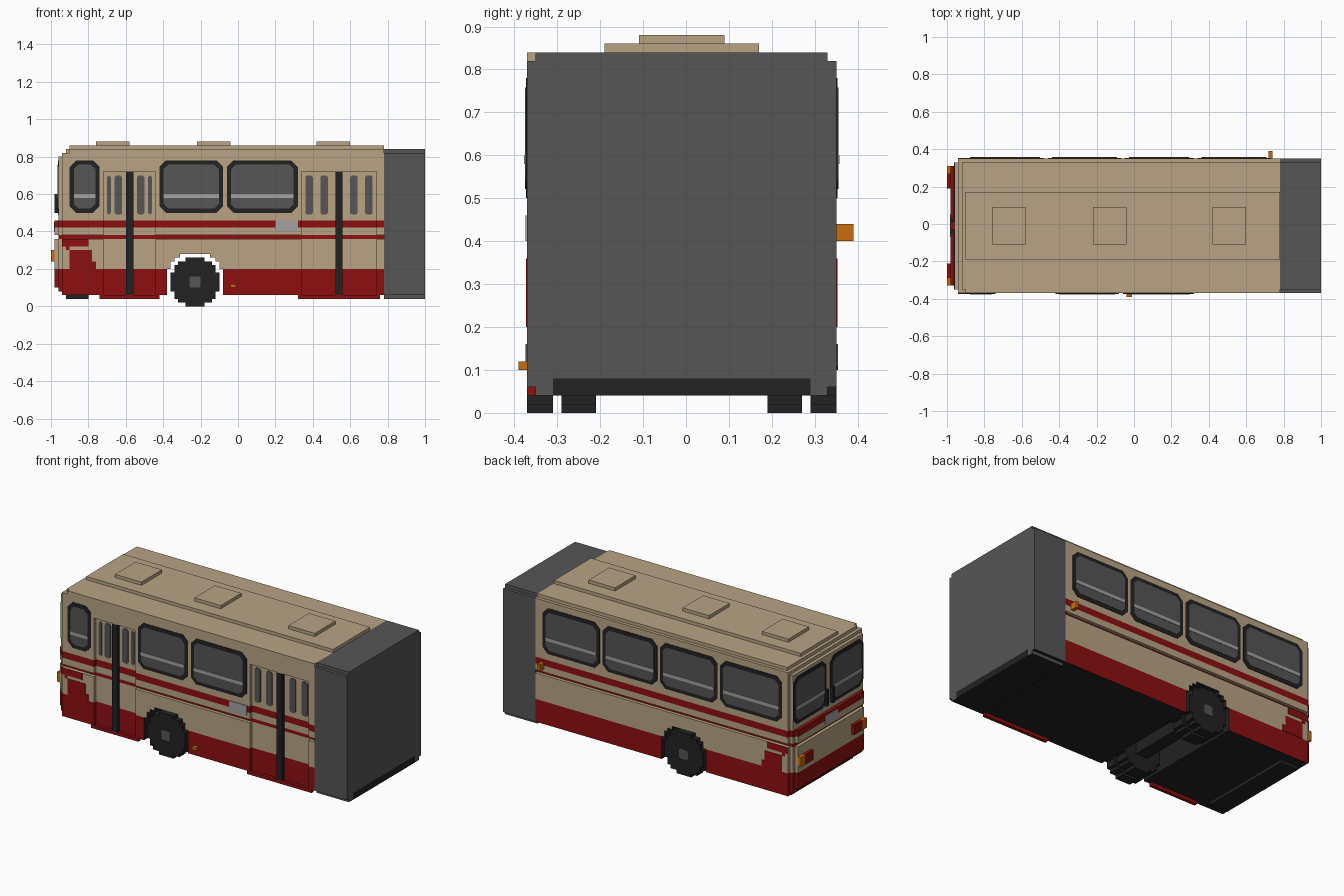
import bpy, bmesh, math

cube = bpy.data.objects.get("Cube")
if cube:
    bpy.data.objects.remove(cube, do_unlink=True)


def material(name, rgb):
    m = bpy.data.materials.new(name)
    m.use_nodes = True
    m.diffuse_color = (*rgb, 1)
    m.node_tree.nodes["Principled BSDF"].inputs["Base Color"].default_value = (*rgb, 1)
    return m


BEIGE = material("beige paint", (0.48, 0.37, 0.23))
RED = material("red paint", (0.27, 0.005, 0.005))
GREY = material("dark grey", (0.092, 0.092, 0.092))
BLACK = material("black rubber", (0.016, 0.016, 0.016))
SILVER = material("light grey", (0.36, 0.36, 0.36))
ORANGE = material("orange lamp", (0.58, 0.155, 0.004))

Y0, Y1, YC = -0.37, 0.35, -0.01      # body sides and centre line
REAR, FRONT = -0.94, 0.78            # body ends
WX, WZ = -0.23, 0.13                 # wheel centre


def box(x0, x1, y0, y1, z0, z1):
    return ("y", [(x0, z0), (x1, z0), (x1, z1), (x0, z1)], y0, y1)


def chamfered(u0, u1, v0, v1, c):
    return [(u0 + c, v0), (u1 - c, v0), (u1, v0 + c), (u1, v1 - c),
            (u1 - c, v1), (u0 + c, v1), (u0, v1 - c), (u0, v0 + c)]


def make(name, mat, solids, well=False):
    """Join prisms, each an outline pushed along the x or y axis, into one object."""
    bm = bmesh.new()
    for axis, pts, a, b in solids:
        rings = [[bm.verts.new((u, t, v) if axis == "y" else (t, u, v)) for u, v in pts]
                 for t in (a, b)]
        faces = [bm.faces.new(rings[0]), bm.faces.new(rings[1][::-1])]
        n = len(pts)
        for i in range(n):
            j = (i + 1) % n
            faces.append(bm.faces.new((rings[0][i], rings[1][i], rings[1][j], rings[0][j])))
        bmesh.ops.recalc_face_normals(bm, faces=faces)
    if well:  # black underside and wheel arch lining
        bm.normal_update()
        for f in bm.faces:
            c = f.calc_center_median()
            arch = abs(f.normal.x) > 0.5 and abs(c.x - WX) < 0.16
            if c.z < 0.29 and (f.normal.z < -0.5 or arch):
                f.material_index = 1
    me = bpy.data.meshes.new(name)
    bm.to_mesh(me)
    bm.free()
    me.materials.append(mat)
    if well:
        me.materials.append(BLACK)
    ob = bpy.data.objects.new(name, me)
    bpy.context.collection.objects.link(ob)
    return ob


def cut(spans, a, b):
    """Remove the interval a..b from a list of spans."""
    out = []
    for s, e in spans:
        if b <= s or a >= e:
            out.append((s, e))
        else:
            out += [p for p in ((s, a), (b, e)) if p[1] - p[0] > 1e-4]
    return out


# Body: horizontal bands of (bottom, top, colour, half width of wheel arch)
DOORS = [(-0.72, -0.44), (0.34, 0.74)]
BANDS = [(0.06, 0.20, RED, 0.15), (0.20, 0.24, BEIGE, 0.13), (0.24, 0.26, BEIGE, 0.11),
         (0.26, 0.28, BEIGE, 0.08), (0.28, 0.36, BEIGE, 0), (0.36, 0.38, RED, 0),
         (0.38, 0.42, BEIGE, 0), (0.42, 0.46, RED, 0), (0.46, 0.72, BEIGE, 0),
         (0.72, 0.82, BEIGE, 0)]
groups = {"lower_skirt": [], "body_panels": [], "body_stripes": []}
for z0, z1, mat, hw in BANDS:
    key = "body_panels" if mat is BEIGE else ("lower_skirt" if z0 < 0.1 else "body_stripes")
    g = groups[key]
    hole = (WX - hw, WX + hw) if hw else (9, 9)
    core = cut([(REAR, FRONT)], *hole)
    g += [box(a, b, Y0 + 0.02, Y1 - 0.02, z0, z1) for a, b in core]
    # rear end steps
    g.append(box(-0.96, REAR, Y0 + 0.02, Y1 - 0.02, z0 + (0.02 if z0 < 0.1 else 0), min(z1, 0.80)))
    if z0 == 0.36:
        continue            # recessed stripe: no outer skin here
    if z1 <= 0.46:
        g.append(box(-0.98, -0.96, Y0 + 0.04, Y1 - 0.04, max(z0, 0.10), z1))
    # outer skins, with door openings on the near side
    g += [box(a, b, Y1 - 0.02, Y1, z0, z1) for a, b in core]
    near = core
    if z0 < 0.72:
        for d in DOORS:
            near = cut(near, *d)
    g += [box(a, b, Y0, Y0 + 0.02, z0, z1) for a, b in near]
make("lower_skirt", RED, groups["lower_skirt"], True)
make("body_panels", BEIGE, groups["body_panels"], True)
make("body_stripes", RED, groups["body_stripes"])

# Roof steps and hatches
make("roof", BEIGE, [box(-0.92, FRONT, Y0 + 0.02, Y1 - 0.02, 0.82, 0.84),
                     box(-0.90, FRONT, -0.19, 0.17, 0.84, 0.86),
                     box(-0.90, FRONT, Y0, Y0 + 0.02, 0.82, 0.84)])
make("roof_hatches", BEIGE, [box(x, x + 0.18, -0.11, 0.09, 0.86, 0.88)
                             for x in (-0.76, -0.22, 0.42)])

# Windows: frame, pane and rail as thin stacked plates
frames, panes, rails = [], [], []


def window(axis, u0, u1, v0, v1, face, s):
    frames.append((axis, chamfered(u0, u1, v0, v1, 0.035), face, face + s * 0.003))
    panes.append((axis, chamfered(u0 + 0.022, u1 - 0.022, v0 + 0.022, v1 - 0.022, 0.025),
                  face, face + s * 0.005))
    rails.append((axis, [(u0 + 0.022, 0.58), (u1 - 0.022, 0.58), (u1 - 0.022, 0.60),
                         (u0 + 0.022, 0.60)], face, face + s * 0.007))


for a, b in [(-0.90, -0.74), (-0.42, -0.08), (-0.06, 0.32)]:
    window("y", a, b, 0.50, 0.78, Y0, -1)
for a, b in [(-0.90, -0.48), (-0.46, -0.07), (-0.05, 0.32), (0.34, 0.73)]:
    window("y", a, b, 0.50, 0.78, Y1, 1)
for a, b in [(-0.35, -0.03), (0.01, 0.33)]:
    window("x", a, b, 0.49, 0.78, -0.96, -1)
make("window_frames", BLACK, frames)
make("window_panes", GREY, panes)
make("window_rails", SILVER, rails)
make("rear_window_brackets", BLACK, [box(-0.98, -0.96, y, y + 0.02, 0.50, 0.60)
                                     for y in (-0.05, 0.01)])

# Doors: slim panes, centre seal and bottom step
slots = [(-0.70, -0.68), (-0.66, -0.62), (-0.54, -0.50), (-0.48, -0.46),
         (0.36, 0.40), (0.44, 0.48), (0.60, 0.64), (0.68, 0.72)]
make("door_panes", GREY, [("y", chamfered(a, b, 0.49, 0.70, 0.009), Y0 + 0.02, Y0 + 0.015)
                          for a, b in slots])
make("door_seals", BLACK, [box(a, a + 0.04, Y0, Y0 + 0.02, 0.06, 0.72) for a in (-0.60, 0.52)])
make("door_steps", RED, [box(a, b, Y0, Y0 + 0.02, 0.04, 0.06)
                         for a, b in ((-0.74, -0.42), (0.32, 0.76))])

# Painted rear corner patches
patch = [(-0.94, -0.80, 0.32, 0.36), (-0.92, -0.90, 0.30, 0.32),
         (-0.90, -0.78, 0.24, 0.30), (-0.90, -0.76, 0.20, 0.24)]
make("corner_patches", RED, [box(a, b, y, y + s * 0.003, c, d)
                             for a, b, c, d in patch for y, s in ((Y0, -1), (Y1, 1))])

# Plates
make("side_plate", SILVER, [box(0.20, 0.32, Y0 - 0.004, Y0, 0.40, 0.46)])
make("rear_plate", SILVER, [box(-0.984, -0.98, -0.07, 0.05, 0.40, 0.45)])

# Lamps
make("rear_indicators", ORANGE, [box(-1.0, -0.98, a, a + 0.04, 0.24, 0.30) for a in (-0.33, 0.27)])
make("tail_lamps", RED, [box(-1.0, -0.98, a, a + 0.08, 0.24, 0.30) for a in (-0.29, 0.19)])
make("side_markers", ORANGE, [box(-0.04, -0.01, -0.39, Y0, 0.10, 0.12),
                              box(0.72, 0.74, Y1, 0.39, 0.40, 0.44)])

# Bellows at the coupling end
make("bellows", GREY, [box(FRONT, 1.0, Y0, Y1, 0.06, 0.82),
                       box(FRONT, 1.0, Y0 + 0.02, Y1 - 0.02, 0.82, 0.84),
                       box(FRONT, 1.0, Y0 + 0.02, Y1 - 0.02, 0.04, 0.06)], True)
make("bellows_sill", BLACK, [box(0.99, 1.001, -0.31, 0.29, 0.04, 0.08)])
make("rear_underside", BLACK, [box(-0.92, -0.80, Y0 + 0.06, Y1 - 0.06, 0.04, 0.06)])

# Wheels: stepped discs in pairs on one axle
right, left = [], []
for k in range(-6, 7):
    hw = (round(math.sqrt(6.5 ** 2 - k * k) - 0.5) + 0.5) * 0.02
    for z in (WZ + (k - 0.5) * 0.02, WZ + (k + 0.5) * 0.02):
        right.append((WX + hw, z))
        left.append((WX - hw, z))
disc = [p for i, p in enumerate(right + left[::-1])]
make("tyres", BLACK, [("y", disc, a, b) for a, b in
                      ((Y0, -0.31), (-0.29, -0.21), (0.19, 0.27), (0.29, Y1))])
make("wheel_hubs", GREY, [("y", chamfered(WX - 0.03, WX + 0.03, WZ - 0.03, WZ + 0.03, 0.008),
                           y, y + s * 0.004) for y, s in ((Y0, -1), (Y1, 1))])
make("axle", BLACK, [box(WX - 0.04, WX + 0.04, -0.31, 0.29, WZ - 0.04, WZ + 0.04)])
